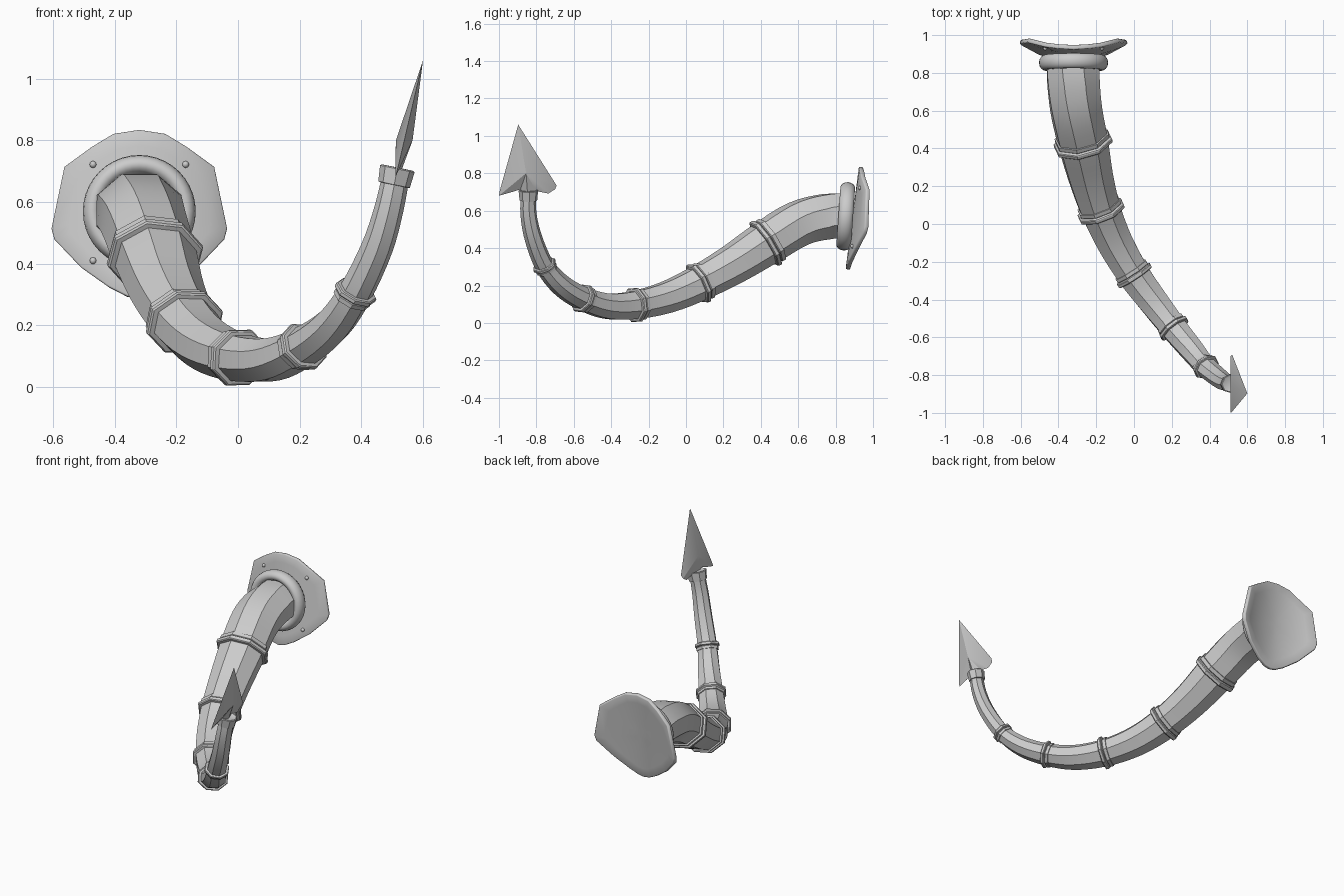
import bpy, bmesh, math
from mathutils import Vector

if "Cube" in bpy.data.objects:
    bpy.data.objects.remove(bpy.data.objects["Cube"])

SIDE = Vector((0.90, 0.43, 0))   # normal of the plane the tail bends in
SQUASH = 1.15                    # cross-section is wider than tall

# Centre line of the tail: x, y, z, half height
PATH = [(-.32, .88, .57, .121), (-.32, .75, .568, .119), (-.305, .6, .53, .115),
        (-.27, .43, .428, .111), (-.23, .25, .312, .1), (-.175, .07, .213, .09),
        (-.1, -.1, .138, .082), (0, -.27, .096, .074), (.11, -.42, .09, .067),
        (.21, -.55, .13, .06), (.305, -.665, .2, .054), (.38, -.755, .305, .047),
        (.45, -.815, .45, .043), (.49, -.842, .58, .039), (.515, -.843, .70, .036)]
PTS = [Vector(p) for p in PATH]
LAST = len(PTS) - 1


def sample(u):
    """Smooth point, tangent and half height at path parameter u."""
    i = min(int(u), LAST - 1)
    t = u - i
    a, b = PTS[i], PTS[i + 1]
    ma = (b - PTS[i - 1]) / 2 if i > 0 else b - a
    mb = (PTS[i + 2] - a) / 2 if i + 2 <= LAST else b - a
    p = (a * (2*t**3 - 3*t*t + 1) + ma * (t**3 - 2*t*t + t)
         + b * (3*t*t - 2*t**3) + mb * (t**3 - t*t))
    d = (a * (6*t*t - 6*t) + ma * (3*t*t - 4*t + 1)
         + b * (6*t - 6*t*t) + mb * (3*t*t - 2*t))
    return p.to_3d(), d.to_3d().normalized(), p.w


def octagon(p, tan, half):
    side = (SIDE - tan * SIDE.dot(tan)).normalized()
    up = side.cross(-tan).normalized()
    r = half / math.cos(math.pi / 8)
    return [p + side * (r * SQUASH * math.cos(a)) + up * (r * math.sin(a))
            for a in (math.pi / 8 + k * math.pi / 4 for k in range(8))]


def finish(name, bm, angle=30):
    bmesh.ops.recalc_face_normals(bm, faces=bm.faces)
    me = bpy.data.meshes.new(name)
    bm.to_mesh(me)
    bm.free()
    ob = bpy.data.objects.new(name, me)
    bpy.context.collection.objects.link(ob)
    smooth(ob, angle)
    return ob


def smooth(ob, angle=30):
    bpy.ops.object.select_all(action='DESELECT')
    ob.select_set(True)
    bpy.context.view_layer.objects.active = ob
    bpy.ops.object.shade_smooth_by_angle(angle=math.radians(angle))


def loft(name, loops, angle=30):
    bm = bmesh.new()
    rows = [[bm.verts.new(v) for v in loop] for loop in loops]
    n = len(rows[0])
    for a, b in zip(rows, rows[1:]):
        for k in range(n):
            bm.faces.new((a[k], a[(k+1) % n], b[(k+1) % n], b[k]))
    bm.faces.new(rows[0])
    bm.faces.new(rows[-1])
    return finish(name, bm, angle)


def band(name, u, profile):
    p, tan, half = sample(u)
    return loft(name, [octagon(p + tan * s, tan, half + dr) for s, dr in profile])


# Tapering tail
loft("tail", [octagon(*sample(i / 4)) for i in range(LAST * 4 + 1)])

# Double-ridged bands around the tail
for n, u in enumerate((3, 5, 7, 9, 11)):
    k = 1 - 0.08 * n
    prof = [(-.042, -.004), (-.04, .009), (-.018, .009), (-.013, .004),
            (-.008, .016), (-.003, .019), (.013, .018), (.018, .013), (.02, -.004)]
    band(f"tail_band_{n + 1}", u, [(s * k, dr * k) for s, dr in prof])

# Collar at the tip
band("tip_collar", LAST, [(-.046, -.002), (-.044, .007), (.008, .011), (.012, .007), (.006, -.006)])

# Arrowhead: flat outline with a central ridge on each side
outline = [(.60, -.897, 1.06), (.52, -.692, .735), (.51, -.70, .715), (.511, -.735, .692),
           (.513, -.80, .705), (.513, -.885, .715), (.51, -.93, .70), (.51, -1.0, .68),
           (.518, -.995, .71)]
bm = bmesh.new()
rim = [bm.verts.new(v) for v in outline]
base = bm.verts.new((.514, -.845, .66))
rim.insert(5, base)
for x in (.512, .566):
    peak = bm.verts.new((x, -.855, .80))
    for a, b in zip(rim, rim[1:] + rim[:1]):
        bm.faces.new((a, b, peak))
finish("arrowhead", bm, 25)


# Curved wall plate
def plate_y(dx, z):
    return .89 + .13 * (z - .57) + .88 * dx * dx


half = [(0, .835), (.085, .822), (.155, .78), (.245, .715), (.287, .515), (.278, .48),
        (.19, .388), (.1, .325), (.04, .295), (0, .288)]
ring = half + [(-x, z) for x, z in half[-2:0:-1]]
bm = bmesh.new()
rows = []
for s in (1, .8, .6, .4, .2):
    row = []
    for x, z in ring:
        x, z = x * s, .57 + (z - .57) * s
        row.append(bm.verts.new((x - .32, plate_y(x, z), z)))
    rows.append(row)
n = len(ring)
for a, b in zip(rows, rows[1:]):
    for k in range(n):
        bm.faces.new((a[k], a[(k+1) % n], b[(k+1) % n], b[k]))
mid = bm.verts.new((-.32, plate_y(0, .57), .57))
for k in range(n):
    bm.faces.new((rows[-1][k], rows[-1][(k+1) % n], mid))
bmesh.ops.recalc_face_normals(bm, faces=bm.faces)
if mid.normal.y > 0:
    bmesh.ops.reverse_faces(bm, faces=bm.faces)
me = bpy.data.meshes.new("wall_plate")
bm.to_mesh(me)
bm.free()
plate = bpy.data.objects.new("wall_plate", me)
bpy.context.collection.objects.link(plate)
sol = plate.modifiers.new("thickness", 'SOLIDIFY')
sol.thickness = .024
sol.offset = -1
bev = plate.modifiers.new("edge", 'BEVEL')
bev.width = .006
bev.segments = 2
bev.limit_method = 'ANGLE'
bev.angle_limit = math.radians(50)
smooth(plate)

# Rounded collar where the tail meets the plate
bpy.ops.mesh.primitive_torus_add(major_radius=.152, minor_radius=.031, major_segments=40,
                                 minor_segments=14, location=(-.32, .854, .57),
                                 rotation=(math.radians(86), 0, 0))
collar = bpy.context.object
collar.name = "base_collar"
collar.scale = (1, 1, 1.3)
smooth(collar, 60)

# Rivets
for i, (dx, z) in enumerate([(-.15, .722), (.15, .722), (-.15, .41), (.15, .41)]):
    bpy.ops.mesh.primitive_uv_sphere_add(segments=12, ring_count=8, radius=.011,
                                         location=(dx - .32, plate_y(dx, z), z))
    bpy.context.object.name = f"rivet_{i + 1}"
    smooth(bpy.context.object, 60)
